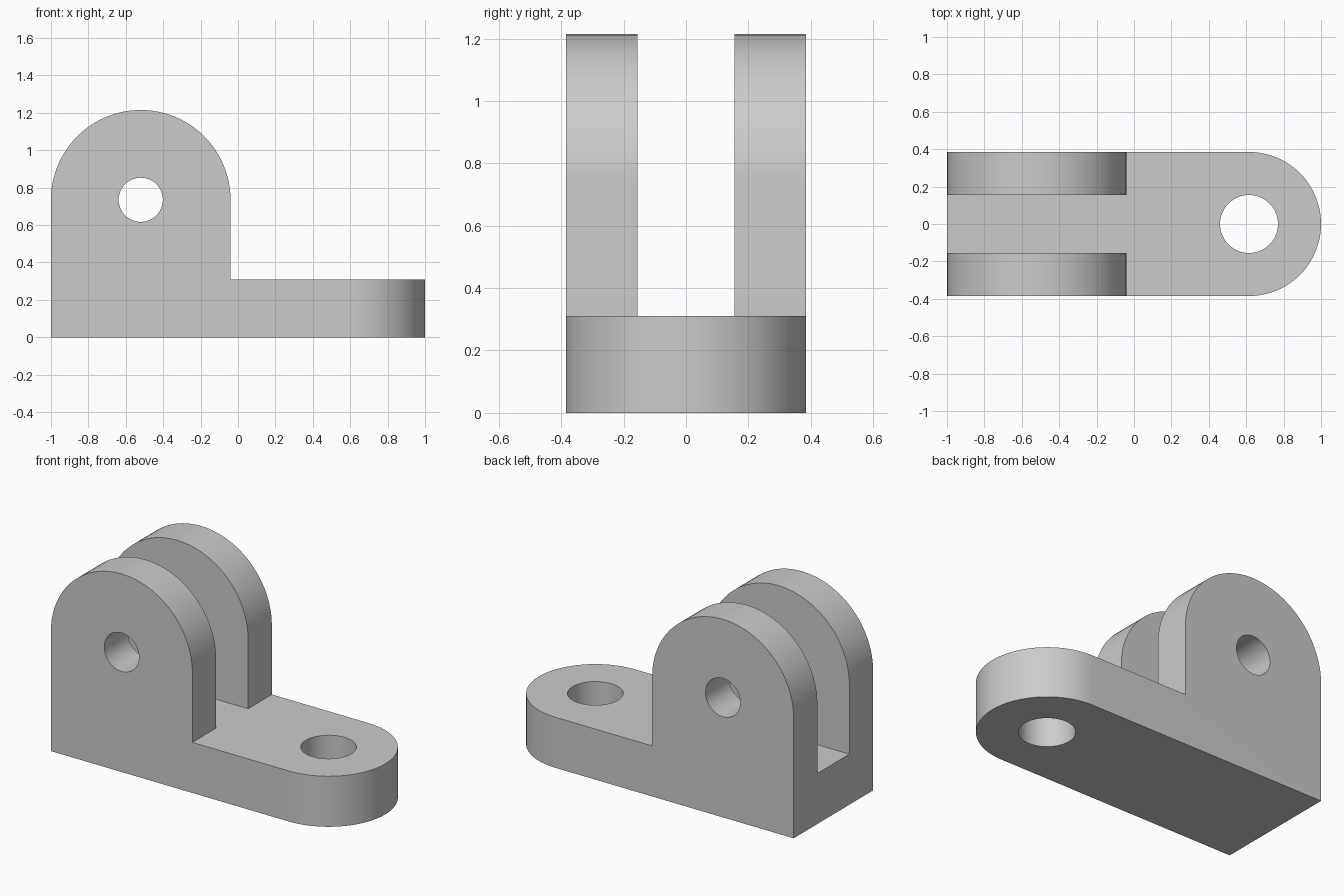
import bpy, bmesh
from math import pi, sin, cos, radians
from mathutils import Vector

if "Cube" in bpy.data.objects:
    bpy.data.objects.remove(bpy.data.objects["Cube"])

HALF_WIDTH, PLATE_TOP = 0.385, 0.31
LUG_X, LUG_Z, LUG_R = -0.52, 0.735, 0.48
EYE_X = 1 - HALF_WIDTH

grey = bpy.data.materials.new("plain grey")
grey.use_nodes = True
colour = (0.6, 0.6, 0.6, 1)
grey.diffuse_color = colour
grey.node_tree.nodes["Principled BSDF"].inputs["Base Color"].default_value = colour


def arc(cx, cy, r, start, end, steps):
    angles = [start + (end - start) * i / steps for i in range(steps + 1)]
    return [(cx + r * cos(a), cy + r * sin(a)) for a in angles]


def circle(cx, cy, r):
    return arc(cx, cy, r, 0, 2 * pi, 64)[:-1]


def prism(name, outline, to_3d, sweep):
    """Extrude a flat outline along the sweep vector."""
    bm = bmesh.new()
    face = bm.faces.new([bm.verts.new(to_3d(a, b)) for a, b in outline])
    moved = bmesh.ops.extrude_face_region(bm, geom=[face])["geom"]
    bmesh.ops.translate(bm, vec=Vector(sweep),
                        verts=[v for v in moved if isinstance(v, bmesh.types.BMVert)])
    bmesh.ops.recalc_face_normals(bm, faces=bm.faces)
    mesh = bpy.data.meshes.new(name)
    bm.to_mesh(mesh)
    bm.free()
    mesh.materials.append(grey)
    obj = bpy.data.objects.new(name, mesh)
    bpy.context.collection.objects.link(obj)
    return obj


def across(name, outline, half):
    return prism(name, outline, lambda x, z: (x, -half, z), (0, 2 * half, 0))


def upright(name, outline, low, high):
    return prism(name, outline, lambda x, y: (x, y, low), (0, 0, high - low))


# Side profile: foot plate and round-topped lug in one piece
profile = [(-1, 0), (1.1, 0), (1.1, PLATE_TOP), (LUG_X + LUG_R, PLATE_TOP)]
profile += arc(LUG_X, LUG_Z, LUG_R, 0, pi, 48)
bracket = across("clevis_bracket", profile, HALF_WIDTH + 0.1)

# Plan shape: square back, rounded foot end
plan = [(-1.1, HALF_WIDTH), (-1.1, -HALF_WIDTH)]
plan += arc(EYE_X, 0, HALF_WIDTH, -pi / 2, pi / 2, 48)

# Slot between the lugs, pin hole and bolt hole
slot = [(-1.2, -0.155), (0.2, -0.155), (0.2, 0.155), (-1.2, 0.155)]
cutters = [
    ("INTERSECT", upright("plan_cutter", plan, -0.1, 1.4)),
    ("DIFFERENCE", upright("slot_cutter", slot, PLATE_TOP, 1.4)),
    ("DIFFERENCE", across("pin_hole_cutter", circle(LUG_X, LUG_Z, 0.118), 0.6)),
    ("DIFFERENCE", upright("bolt_hole_cutter", circle(EYE_X, 0, 0.155), -0.1, 0.5)),
]

bpy.ops.object.select_all(action="DESELECT")
bpy.context.view_layer.objects.active = bracket
bracket.select_set(True)
for operation, cutter in cutters:
    cutter.hide_render = True
    mod = bracket.modifiers.new(cutter.name, "BOOLEAN")
    mod.operation, mod.object, mod.solver = operation, cutter, "EXACT"
    bpy.ops.object.modifier_apply(modifier=mod.name)
    bpy.data.objects.remove(cutter)

bpy.ops.object.shade_smooth_by_angle(angle=radians(30))
